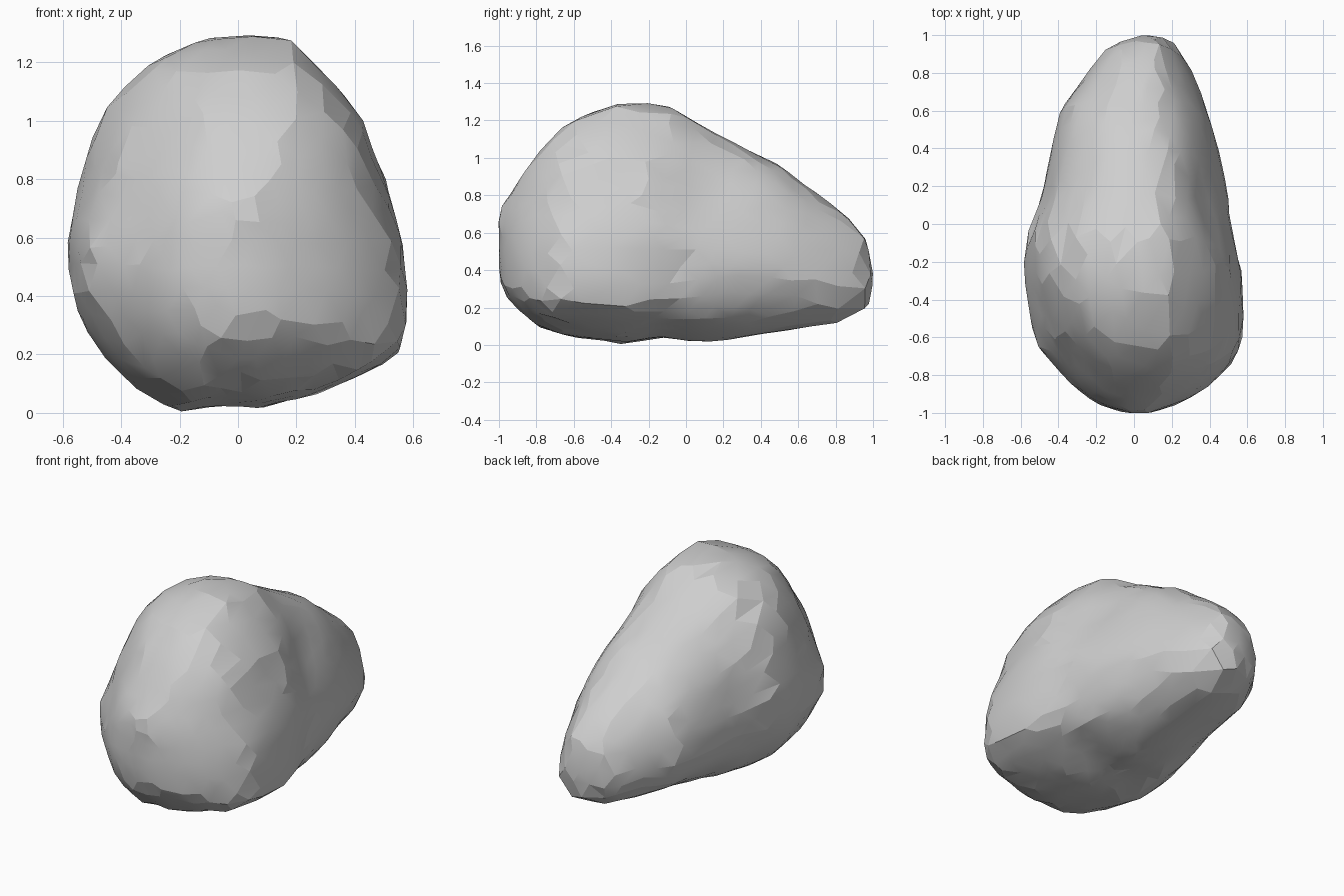
import bpy
import bmesh
import math
import random
from mathutils import Vector, noise
from mathutils.bvhtree import BVHTree

STATIONS = 60      # rings along the length of the boulder
random.seed(4)

# Cross-section outlines (x, z), counter-clockwise from the underside
FRONT = [(-.22, 0), (-.07, .02), (.08, .01), (.27, .06), (.47, .13), (.56, .2), (.59, .31), (.59, .46),
         (.58, .62), (.53, .8), (.44, 1.01), (.36, 1.11), (.28, 1.2), (.18, 1.28), (.08, 1.29),
         (-.06, 1.28), (-.2, 1.25), (-.3, 1.2), (-.44, 1.06), (-.5, .95), (-.55, .78), (-.59, .6),
         (-.58, .43), (-.53, .3), (-.47, .2), (-.36, .08)]
REAR = [(-.2, .09), (-.05, .03), (.1, 0), (.27, .04), (.43, .13), (.52, .24), (.58, .37), (.59, .48),
        (.57, .62), (.52, .8), (.43, 1.01), (.37, 1.11), (.29, 1.2), (.18, 1.27), (.06, 1.29),
        (-.08, 1.28), (-.22, 1.24), (-.32, 1.18), (-.45, 1.04), (-.51, .93), (-.56, .78), (-.59, .64),
        (-.58, .5), (-.54, .4), (-.46, .28), (-.34, .17)]
WIDTH, HEIGHT = .59, 1.29

# Limits of the cross-section along the length: (y, value)
TOP = [(-1, .72), (-.78, 1.05), (-.66, 1.17), (-.5, 1.26), (-.4, 1.285), (-.2, 1.295), (-.07, 1.27),
       (.2, 1.11), (.5, .96), (.87, .68), (.95, .6), (1, .44)]
BOTTOM = [(-1, .38), (-.98, .28), (-.9, .19), (-.8, .1), (-.7, .05), (-.32, 0), (-.15, .03),
          (.05, .01), (.3, .03), (.57, .08), (.88, .12), (.98, .2), (1, .26)]
RIGHT = [(-1, -.05), (-.95, -.2), (-.87, -.32), (-.75, -.43), (-.64, -.53), (-.5, -.56), (-.25, -.59),
         (-.05, -.57), (.1, -.5), (.25, -.47), (.6, -.4), (.87, -.2), (.95, -.12), (1, .02)]
LEFT = [(-1, .1), (-.96, .22), (-.88, .38), (-.75, .52), (-.65, .575), (-.5, .585), (-.25, .57),
        (0, .52), (.3, .47), (.55, .41), (.8, .31), (.95, .22), (1, .14)]

# Hollows worn into the sides: (centre, radius, push)
HOLLOWS = [(Vector((.42, .1, .85)), .2, Vector((-.03, 0, -.01))),
           (Vector((.52, -.06, .38)), .12, Vector((-.02, 0, 0))),
           (Vector((.48, -.62, .75)), .26, Vector((-.04, .01, 0))),
           (Vector((-.42, -.64, .9)), .28, Vector((.04, .04, -.01)))]


def sample(curve, y):
    """Read a limit curve at a position along the length."""
    for (y0, a), (y1, b) in zip(curve, curve[1:]):
        if y <= y1:
            return a + (b - a) * (y - y0) / (y1 - y0)
    return curve[-1][1]


def section(y):
    """Blend the two outlines and scale the result to the limits."""
    t = min(max((y + .3) / .7, 0), 1)
    t = t * t * (3 - 2 * t)
    x0, x1 = sample(RIGHT, y), sample(LEFT, y)
    z0, z1 = sample(BOTTOM, y), sample(TOP, y)
    points = []
    for f, r in zip(FRONT, REAR):
        x, z = Vector(f).lerp(Vector(r), t)
        points.append((x0 + (x / WIDTH + 1) / 2 * (x1 - x0), y, z0 + z / HEIGHT * (z1 - z0)))
    return points


def loft_core():
    """Skin the sections along the length and close both ends."""
    bm = bmesh.new()
    rings = []
    for i in range(STATIONS):
        y = -math.cos(math.pi * i / (STATIONS - 1))
        rings.append([bm.verts.new(p) for p in section(y)])
    count = len(FRONT)
    for a, b in zip(rings, rings[1:]):
        for k in range(count):
            n = (k + 1) % count
            bm.faces.new((a[k], a[n], b[n], b[k]))
    bm.faces.new(rings[0])
    bm.faces.new(rings[-1])
    bmesh.ops.triangulate(bm, faces=bm.faces)
    return bm


def facet_skin(core):
    """Wrap an uneven triangle net around the core."""
    tree = BVHTree.FromBMesh(core)
    centre = Vector((0, -.1, .5))
    bm = bmesh.new()
    bmesh.ops.create_icosphere(bm, subdivisions=4, radius=1)
    for v in bm.verts:
        jitter = Vector([random.uniform(-.035, .035) for axis in range(3)])
        direction = (v.co + jitter) * Vector((WIDTH, 1, HEIGHT / 2))
        hit = tree.ray_cast(centre, direction.normalized())[0]
        v.co = hit
    bm.normal_update()
    return bm


def weather(bm):
    """Add gentle lumps and the worn hollows."""
    moves = []
    for v in bm.verts:
        move = v.normal * noise.noise(v.co * 5) * .008
        for centre, radius, push in HOLLOWS:
            distance = (v.co - centre).length / radius
            move += push * math.exp(-distance * distance)
        moves.append(move)
    for v, move in zip(bm.verts, moves):
        v.co += move


old = bpy.data.objects.get("Cube")
if old:
    bpy.data.objects.remove(old, do_unlink=True)

# Stone colour
stone = bpy.data.materials.new("stone_grey")
stone.use_nodes = True
colour = (.62, .62, .62, 1)
stone.diffuse_color = colour
shader = next(n for n in stone.node_tree.nodes if n.type == 'BSDF_PRINCIPLED')
shader.inputs["Base Color"].default_value = colour
shader.inputs["Roughness"].default_value = .9

# Boulder body
core = loft_core()
skin = facet_skin(core)
core.free()
weather(skin)
mesh = bpy.data.meshes.new("boulder")
skin.to_mesh(mesh)
skin.free()
mesh.materials.append(stone)
boulder = bpy.data.objects.new("boulder", mesh)
bpy.context.collection.objects.link(boulder)
bpy.ops.object.select_all(action='DESELECT')
boulder.select_set(True)
bpy.context.view_layer.objects.active = boulder
bpy.ops.object.shade_smooth_by_angle(angle=math.radians(12))
